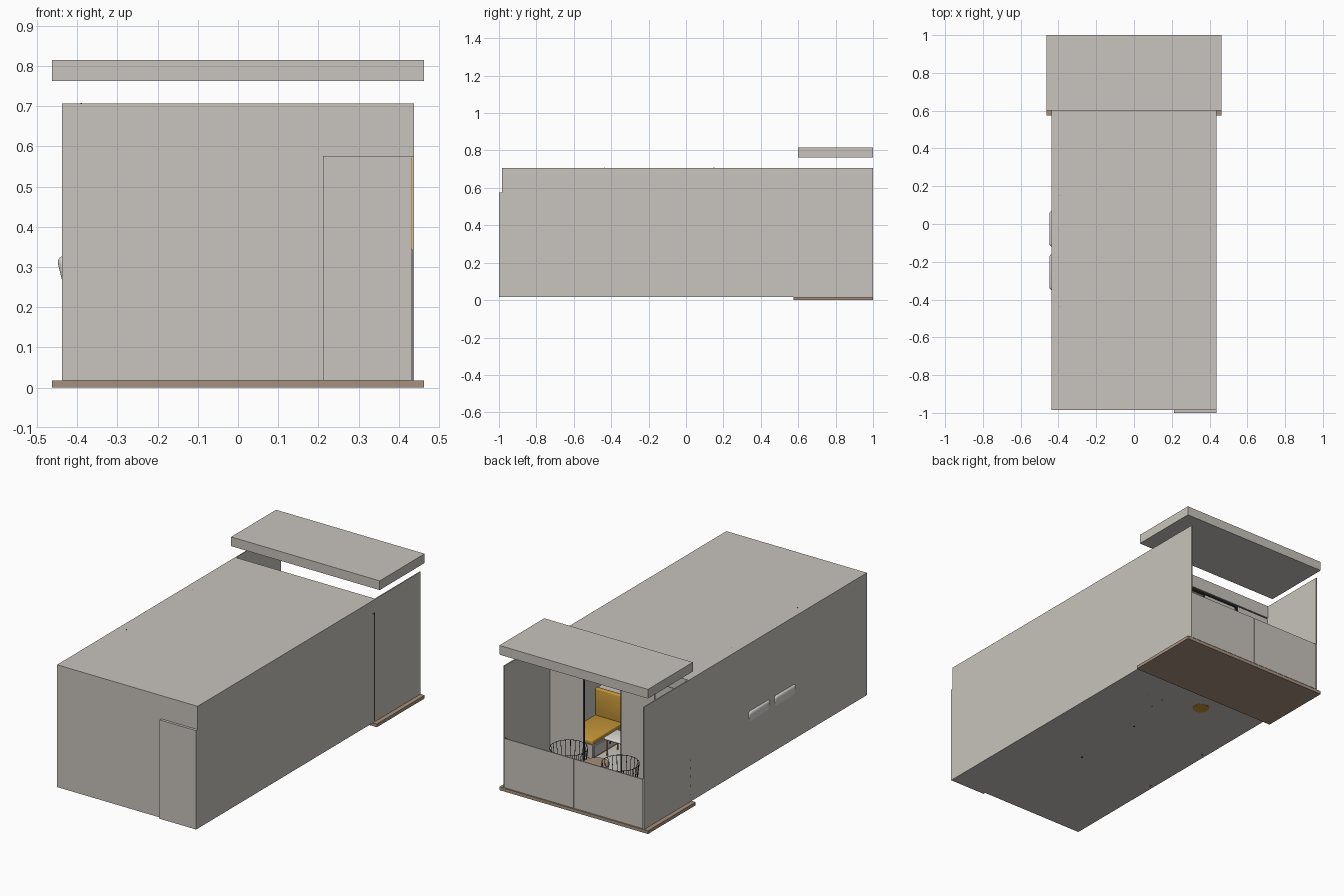
import bpy
import bmesh
import math
from mathutils import Vector

if "Cube" in bpy.data.objects:
    bpy.data.objects.remove(bpy.data.objects["Cube"])


def material(name, r, g, b):
    m = bpy.data.materials.new(name)
    m.use_nodes = True
    m.diffuse_color = (r, g, b, 1)
    m.node_tree.nodes["Principled BSDF"].inputs["Base Color"].default_value = (r, g, b, 1)
    return m


PLASTER = material("warm grey plaster", 0.58, 0.55, 0.51)
DECK = material("brown decking", 0.38, 0.28, 0.21)
FABRIC = material("mustard fabric", 0.56, 0.31, 0.04)
METAL = material("dark metal", 0.04, 0.04, 0.04)
LINEN = material("white linen", 0.72, 0.71, 0.68)


def finish(name, bm, mat, smooth=False):
    mesh = bpy.data.meshes.new(name)
    bm.to_mesh(mesh)
    bm.free()
    obj = bpy.data.objects.new(name, mesh)
    bpy.context.collection.objects.link(obj)
    mesh.materials.append(mat)
    if smooth:
        bpy.ops.object.select_all(action="DESELECT")
        bpy.context.view_layer.objects.active = obj
        obj.select_set(True)
        bpy.ops.object.shade_smooth_by_angle()
    return obj


def box(name, xs, ys, zs, mat, bevel=0):
    bm = bmesh.new()
    bmesh.ops.create_cube(bm, size=1)
    for v in bm.verts:
        v.co = Vector([(a + b) / 2 + c * (b - a) for c, (a, b) in zip(v.co, (xs, ys, zs))])
    if bevel:
        bmesh.ops.bevel(bm, geom=bm.edges[:], offset=bevel, segments=3,
                        profile=0.5, affect="EDGES")
    return finish(name, bm, mat, bevel > 0)


def cylinder(name, x, y, z0, z1, r, mat, top=None):
    bm = bmesh.new()
    bmesh.ops.create_cone(bm, cap_ends=True, segments=24, radius1=r,
                          radius2=r if top is None else top, depth=z1 - z0)
    bmesh.ops.translate(bm, verts=bm.verts[:], vec=(x, y, (z0 + z1) / 2))
    return finish(name, bm, mat, True)


def wires(name, paths, mat, radius=0.0015):
    curve = bpy.data.curves.new(name, "CURVE")
    curve.dimensions = "3D"
    curve.bevel_depth = radius
    curve.bevel_resolution = 1
    for pts, closed in paths:
        s = curve.splines.new("POLY")
        s.points.add(len(pts) - 1)
        for p, co in zip(s.points, pts):
            p.co = (*co, 1)
        s.use_cyclic_u = closed
    obj = bpy.data.objects.new(name, curve)
    bpy.context.collection.objects.link(obj)
    curve.materials.append(mat)
    return obj


# Room shell
W, FLOOR, TOP, FRONT, DOORWALL = 0.438, 0.018, 0.707, -0.985, 0.6
T = 0.006
for side, label in ((1, "left"), (-1, "right")):
    edges = sorted((side * W, side * (W - T)))
    box(label + "_wall", edges, (FRONT, 1), (FLOOR, TOP), PLASTER)
box("front_wall", (-W, W), (FRONT, FRONT + T), (FLOOR, TOP), PLASTER)
box("room_floor", (-W, W), (FRONT, DOORWALL), (FLOOR, FLOOR + T), PLASTER)
box("room_roof", (-W, W), (FRONT, DOORWALL), (TOP - T, TOP), PLASTER)

# Entrance door with frame and lever
box("entrance_door", (0.217, 0.432), (-0.998, FRONT), (FLOOR, 0.572), PLASTER)
box("door_jamb", (0.212, 0.216), (-1, FRONT), (FLOOR, 0.576), PLASTER)
box("door_jamb_outer", (0.433, W), (-1, FRONT), (FLOOR, 0.576), PLASTER)
box("door_head", (0.212, W), (-1, FRONT), (0.573, 0.576), PLASTER)
box("door_edge_trim", (0.431, 0.435), (-0.9995, FRONT), (0.345, 0.572), FABRIC)
box("door_lever", (0.211, 0.216), (-1, -0.99), (0.135, 0.155), FABRIC)

# Balcony slab, canopy and parapet
box("balcony_slab", (-0.463, 0.463), (0.575, 1), (0, FLOOR), DECK)
box("balcony_canopy", (-0.463, 0.463), (0.6, 1), (0.763, 0.815), PLASTER)
for a, b in ((-W + 0.008, -0.002), (0.002, W - 0.008)):
    box("parapet_panel", (a, b), (0.991, 0.998), (FLOOR + 0.003, 0.298), PLASTER)
for side in (-1, 1):
    x = side * (W - 0.007)
    box("parapet_post", (x - 0.002, x + 0.002), (0.989, 0.999), (FLOOR, 0.3), METAL)

# Sliding balcony doors, one leaf open
box("door_lintel", (-W, W), (DOORWALL - 0.03, DOORWALL), (0.635, TOP), PLASTER)
box("door_track", (-W, W), (0.572, 0.592), (0.628, 0.635), METAL)
for i, (a, b, y) in enumerate(((-0.438, -0.219, 0.59), (-0.219, 0, 0.578),
                               (0.219, 0.438, 0.59), (0.235, 0.43, 0.575))):
    box("sliding_leaf", (a + 0.006, b - 0.006), (y - 0.003, y + 0.003),
        (FLOOR + T, 0.63), PLASTER)
    for x in (a + 0.003, b - 0.003):
        box("leaf_stile", (x - 0.003, x + 0.003), (y - 0.005, y + 0.005),
            (FLOOR + T, 0.63), METAL)

# Built-in bench with drawer and cabinet
box("bench_base", (0.26, W), (0.17, 0.46), (FLOOR, 0.1), PLASTER)
box("bench_drawer", (0.256, 0.26), (0.18, 0.45), (0.03, 0.09), PLASTER)
cylinder("drawer_knob", 0.254, 0.31, 0.056, 0.064, 0.004, METAL)
box("bench_cushion", (0.26, W - T), (0.19, 0.46), (0.1, 0.125), FABRIC, 0.006)
box("bench_back", (0.26, W - T), (0.17, 0.195), (0.12, 0.275), FABRIC, 0.006)
box("tall_cabinet", (0.26, W), (-0.03, 0.17), (FLOOR, 0.27), PLASTER)
for z in (0.33, 0.38):
    box("wall_shelf", (0.32, W - T), (-0.03, 0.17), (z, z + 0.008), LINEN)

# Bed with pillows against the right wall
box("bed_base", (-W + T, 0.08), (-0.38, 0.09), (0.06, 0.12), DECK)
box("mattress", (-W + T, 0.08), (-0.38, 0.09), (0.12, 0.21), LINEN, 0.015)
box("bed_throw", (-0.1, 0.06), (-0.382, 0.092), (0.14, 0.214), FABRIC, 0.004)
for x in (-0.415, 0.06):
    for y in (-0.36, 0.07):
        cylinder("bed_leg", x, y, FLOOR - 0.001, 0.06, 0.006, METAL)
for y in (-0.255, -0.025):
    pillow = box("pillow", (-0.019, 0.019), (-0.095, 0.095), (-0.06, 0.06), LINEN, 0.016)
    pillow.location = (-0.419, y, 0.27)
    pillow.rotation_euler.y = math.radians(-14)

# Pendant lamps beside the bed
for y in (-0.435, 0.15):
    cylinder("pendant_cord", -0.39, y, 0.4, TOP + 0.001, 0.002, METAL)
    cylinder("pendant_shade", -0.39, y, 0.35, 0.4, 0.035, FABRIC, 0.015)

# Indoor round table and chair
cylinder("table_foot", -0.09, 0.45, FLOOR - 0.001, 0.03, 0.045, FABRIC)
cylinder("table_stem", -0.09, 0.45, 0.03, 0.18, 0.008, METAL)
cylinder("table_top", -0.09, 0.45, 0.18, 0.19, 0.11, LINEN)
box("chair_seat", (0.11, 0.235), (0.28, 0.4), (0.115, 0.13), LINEN, 0.006)
for x in (0.125, 0.22):
    for y in (0.295, 0.385):
        cylinder("chair_leg", x, y, FLOOR - 0.001, 0.116, 0.004, FABRIC)


# Balcony wire tub chairs
def ring(x, y, z, r):
    return [(x + r * math.cos(i * math.tau / 24), y + r * math.sin(i * math.tau / 24), z)
            for i in range(24)]


for x in (-0.15, 0.17):
    y = 0.8
    rings = [ring(x, y, z, r) for z, r in ((FLOOR + 0.002, 0.065), (0.12, 0.085), (0.24, 0.098))]
    paths = [(r, True) for r in rings]
    paths += [(list(p), False) for p in zip(*rings)]
    wires("wire_chair", paths, METAL)
    cylinder("chair_cushion", x, y, 0.12, 0.135, 0.08, PLASTER)

# Balcony side table
cylinder("side_table_top", 0, 0.8, 0.19, 0.2, 0.068, DECK)
cylinder("side_table_stem", 0, 0.8, 0.024, 0.19, 0.007, METAL)
cylinder("side_table_foot", 0, 0.8, FLOOR, 0.024, 0.04, METAL)
